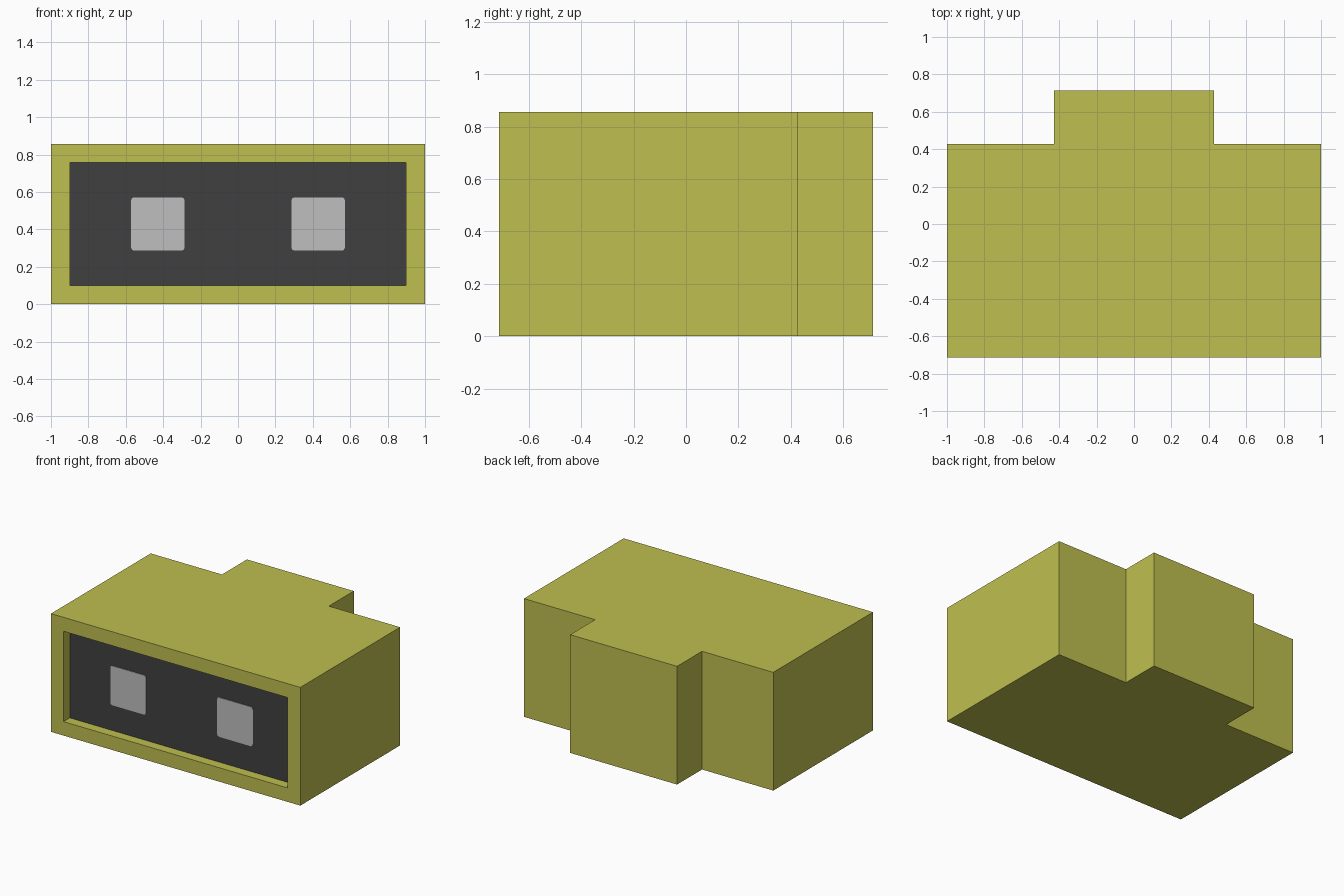
import bpy, bmesh
from mathutils import Vector

if "Cube" in bpy.data.objects:
    bpy.data.objects.remove(bpy.data.objects["Cube"], do_unlink=True)

U = 1 / 7  # module that every size is a multiple of


def material(name, color):
    m = bpy.data.materials.new(name)
    m.use_nodes = True
    m.diffuse_color = (*color, 1)
    m.node_tree.nodes["Principled BSDF"].inputs["Base Color"].default_value = (*color, 1)
    return m


def make_object(name, bm, materials):
    mesh = bpy.data.meshes.new(name)
    bm.normal_update()
    bm.to_mesh(mesh)
    bm.free()
    for m in materials:
        mesh.materials.append(m)
    obj = bpy.data.objects.new(name, mesh)
    bpy.context.collection.objects.link(obj)
    return obj


yellow = material("olive_yellow", (0.521, 0.521, 0.081))
dark = material("dark_grey", (0.0513, 0.0513, 0.0513))
light = material("light_grey", (0.521, 0.521, 0.521))

# Housing: T-shaped plan extruded upwards
half = [(7, -5), (7, 3), (3, 3), (3, 5)]
plan = half + [(-x, y) for x, y in reversed(half)]
bm = bmesh.new()
base = bm.faces.new([bm.verts.new((x * U, y * U, 0)) for x, y in plan])
top = bmesh.ops.extrude_face_region(bm, geom=[base])["geom"]
bmesh.ops.translate(bm, vec=(0, 0, 6 * U),
                    verts=[v for v in top if isinstance(v, bmesh.types.BMVert)])
bmesh.ops.recalc_face_normals(bm, faces=bm.faces)

# Front recess with a dark back panel
front = min(bm.faces, key=lambda f: f.calc_center_median().y)
bmesh.ops.inset_individual(bm, faces=[front], thickness=U)
rim = bmesh.ops.extrude_discrete_faces(bm, faces=[front])["faces"][0]
bmesh.ops.translate(bm, vec=(0, U / 2, 0), verts=rim.verts)
rim.material_index = 1
make_object("housing", bm, [yellow, dark])

# Eyes: thin plates with slightly rounded corners on the dark panel
panel_y = -4.5 * U
for side, name in ((1, "left_eye"), (-1, "right_eye")):
    bm = bmesh.new()
    bmesh.ops.create_cube(bm, size=1)
    bmesh.ops.scale(bm, vec=(2 * U, 0.006, 2 * U), verts=bm.verts)
    depth_edges = [e for e in bm.edges
                   if abs((e.verts[0].co - e.verts[1].co).normalized().y) > 0.9]
    bmesh.ops.bevel(bm, geom=depth_edges, offset=0.016, segments=2,
                    profile=0.5, affect="EDGES")
    bmesh.ops.translate(bm, vec=Vector((side * 3 * U, panel_y - 0.001, 3 * U)), verts=bm.verts)
    make_object(name, bm, [light])
